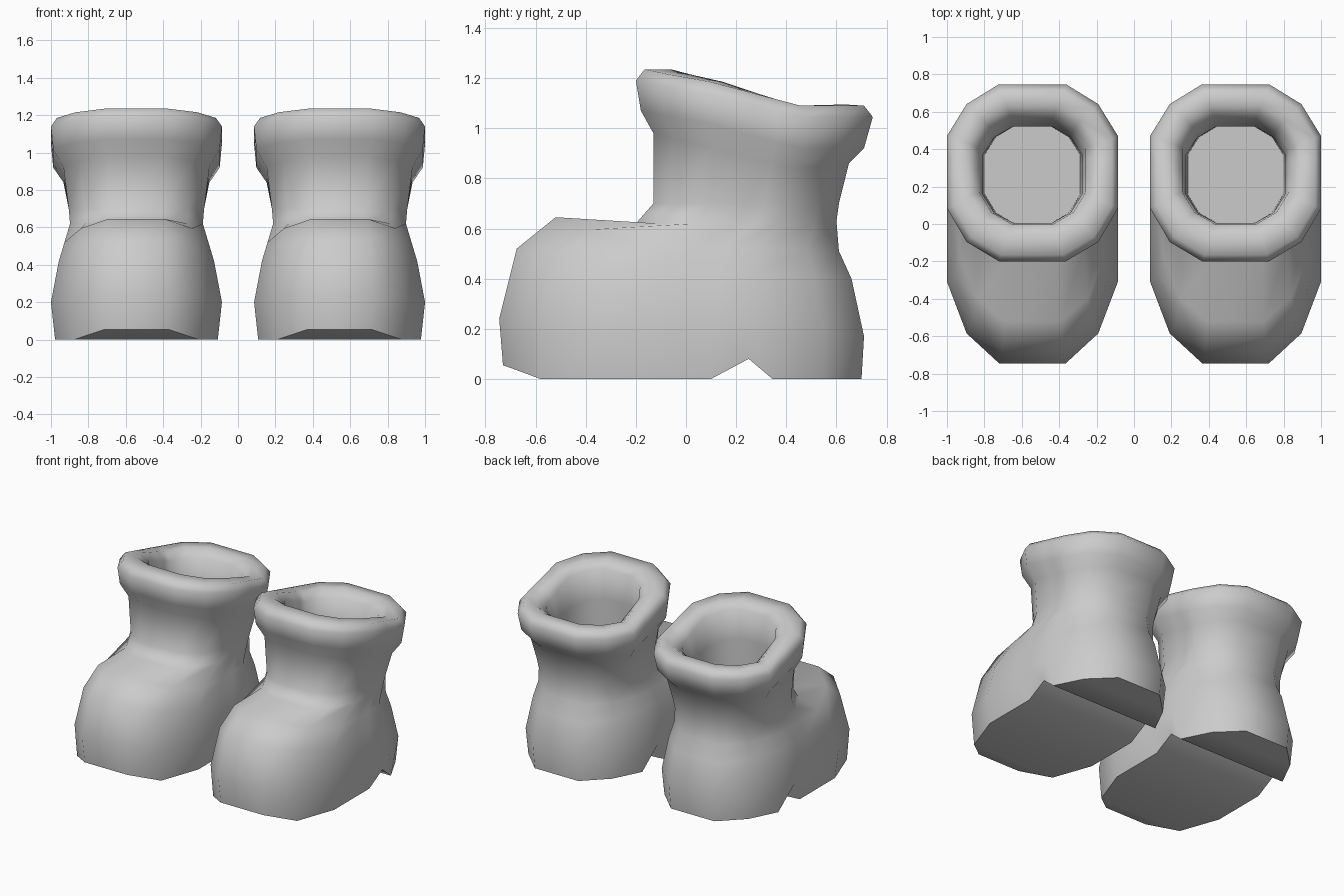
import bpy, bmesh, math

if "Cube" in bpy.data.objects:
    bpy.data.objects.remove(bpy.data.objects["Cube"])

# Cross-section shared by all rings: front-to-back position and width per level
V = [-1, -.78, -.4, 0, .2, .42, .78, 1]
U = [.39, .77, 1, 1, 1, 1, .77, .40]

# Rings: half width, front y, back y, then z at front, front side, back side, back
RINGS = [
    (.435, -.73, .70, .055, 0, 0, 0),               # sole
    (.457, -.745, .71, .24, .20, .20, .17),
    (.415, -.675, .66, .52, .42, .42, .40),
    (.385, -.52, .61, .645, .52, .52, .51),         # toe top
    (.355, -.20, .60, .62, .62, .62, .63),          # ankle
    (.362, -.13, .61, .70, .70, .70, .70),
    (.39, -.13, .65, .98, .92, .84, .86),           # under the collar
    (.445, -.18, .71, 1.07, 1.02, .92, .92),
    (.457, -.20, .745, 1.19, 1.14, 1.045, 1.045),
    (.425, -.165, .71, 1.235, 1.185, 1.09, 1.09),   # collar top
    (.34, -.06, .63, 1.235, 1.185, 1.09, 1.095),
    (.285, 0, .57, 1.19, 1.14, 1.04, 1.05),         # inside
    (.265, .005, .52, .98, .93, .88, .88),
    (.255, .005, .52, .55, .55, .55, .55),          # inner floor
]


def level_points(ring):
    w, yf, yb, z0, z2, z3, z5 = ring
    mid, half = (yf + yb) / 2, (yb - yf) / 2
    pts = []
    for i, (v, u) in enumerate(zip(V, U)):
        if i < 2:
            z = z0 if i == 0 else .6 * z0 + .4 * z2
        elif i <= 5:
            z = z2 + (z3 - z2) * (v - V[2]) / (V[5] - V[2])
        else:
            z = z5 if i == 7 else .5 * (z3 + z5)
        pts.append([u * w, mid + v * half, z])
    return pts


def build_boot_mesh():
    bm = bmesh.new()
    loops = []
    for k, ring in enumerate(RINGS):
        pts = level_points(ring)
        if k == 0:  # flat sole with a notch before the heel
            pts[1][1], pts[1][2] = -.58, 0
            pts[3][1] = .10
            pts[4][1:] = [.25, .08]
            pts[5][1] = .345
        right = [bm.verts.new(p) for p in pts]
        left = [bm.verts.new((-x, y, z)) for x, y, z in pts]
        loops.append(right + left[::-1])
    n = len(loops[0])
    for a, b in zip(loops, loops[1:]):
        for i in range(n):
            j = (i + 1) % n
            bm.faces.new((a[i], a[j], b[j], b[i]))
    for loop in (loops[0], loops[-1]):
        for i in range(n // 2 - 1):
            bm.faces.new((loop[i], loop[i + 1], loop[n - 2 - i], loop[n - 1 - i]))
    bmesh.ops.recalc_face_normals(bm, faces=bm.faces)
    mesh = bpy.data.meshes.new("boot")
    bm.to_mesh(mesh)
    bm.free()
    return mesh


# Left and right boots
for name, x in (("left_boot", .543), ("right_boot", -.543)):
    boot = bpy.data.objects.new(name, build_boot_mesh())
    boot.location.x = x
    bpy.context.collection.objects.link(boot)
    bpy.ops.object.select_all(action='DESELECT')
    boot.select_set(True)
    bpy.context.view_layer.objects.active = boot
    bpy.ops.object.shade_smooth_by_angle(angle=math.radians(62))
